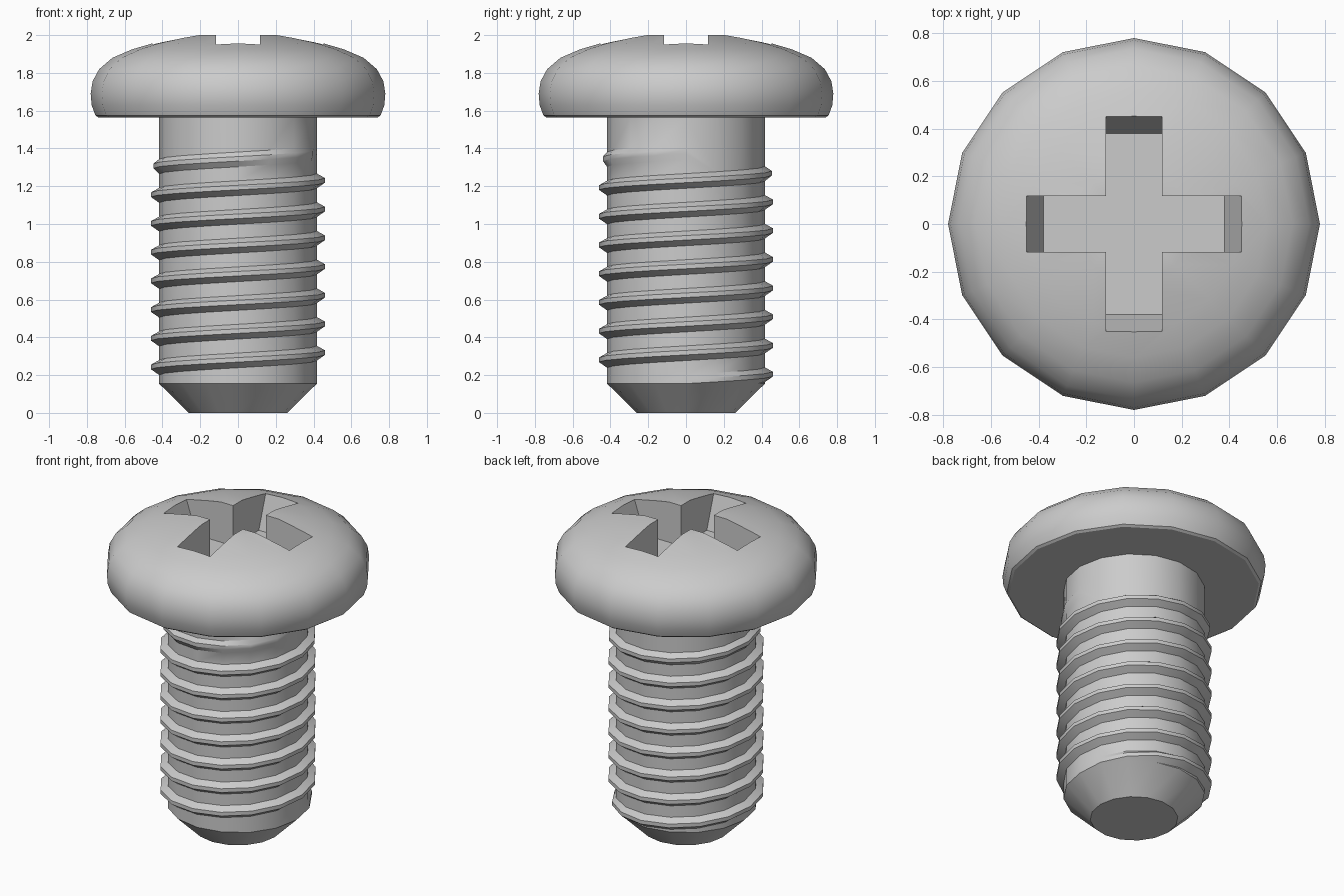
import bpy, bmesh
from math import sin, cos, pi, sqrt

if "Cube" in bpy.data.objects:
    bpy.data.objects.remove(bpy.data.objects["Cube"])

SIDES, TURNS = 16, 8
ROOT, PITCH, Z0 = 0.418, 0.152, 0.167
N = SIDES * TURNS
CHAMFER_Z = 0.155

bm = bmesh.new()


def vert(r, i, z):
    a = 2 * pi * i / SIDES
    return bm.verts.new((r * cos(a), r * sin(a), z))


def ring(r, z):
    return [vert(r, i, z) for i in range(SIDES)]


def bridge(a, b):
    for i in range(SIDES):
        j = (i + 1) % SIDES
        bm.faces.new((a[i], a[j], b[j], b[i]))


# Helical thread, fading in at the tip and out under the head
rows = []
for i in range(N + 1):
    z = Z0 + PITCH * i / SIDES
    crest = ROOT + 0.043 * min(1, i / 4, sqrt((N - i) / 16))
    section = ((ROOT, -0.042), (crest, -0.012), (crest, 0.012), (ROOT, 0.036))
    rows.append([vert(r, i, max(CHAMFER_Z, z + dz)) for r, dz in section])
for i in range(N):
    a, b = rows[i], rows[i + 1]
    for k in range(3):
        bm.faces.new((a[k], b[k], b[k + 1], a[k + 1]))
    # Root band between neighbouring turns
    if i < N - SIDES:
        c, d = rows[i + SIDES], rows[i + SIDES + 1]
        bm.faces.new((a[3], b[3], d[0], c[0]))

# Chamfered tip
tip, shoulder = ring(0.26, 0), ring(ROOT, CHAMFER_Z)
bm.faces.new(tip[::-1])
bridge(tip, shoulder)
for i in range(SIDES - 1):
    bm.faces.new((shoulder[i], shoulder[i + 1], rows[i + 1][0], rows[i][0]))
bm.faces.new([shoulder[-1], shoulder[0]] + rows[0] + [rows[SIDES][0], rows[SIDES - 1][0]])

# Plain neck above the thread
neck = ring(ROOT, 1.565)
last = rows[N - SIDES:]
for i in range(1, SIDES):
    bm.faces.new((last[i][3], last[i + 1][3], neck[(i + 1) % SIDES], neck[i]))
bm.faces.new([last[0][3], last[1][3], neck[1], neck[0]] + rows[N][::-1])

# Rounded pan head
prev = neck
for r, z in ((0.74, 1.565), (0.755, 1.575), (0.775, 1.63), (0.78, 1.69), (0.77, 1.755),
             (0.735, 1.82), (0.665, 1.88), (0.56, 1.925), (0.45, 1.957), (0.24, 2.0)):
    cur = ring(r, z)
    bridge(prev, cur)
    prev = cur
bm.faces.new(prev)

bmesh.ops.remove_doubles(bm, verts=bm.verts, dist=0.0005)
bmesh.ops.recalc_face_normals(bm, faces=bm.faces)
mesh = bpy.data.meshes.new("machine_screw")
bm.to_mesh(mesh)
bm.free()
screw = bpy.data.objects.new("machine_screw", mesh)
bpy.context.collection.objects.link(screw)

# Cross-shaped drive recess with tapered ends
bm = bmesh.new()
W = 0.117


def cross(length, z):
    pts = []
    for x, y in ((W, W), (W, length), (-W, length)):
        pts.append((x, y))
    pts = [(x, y) for x, y in pts]
    loop = []
    for k in range(4):
        c, s = round(cos(k * pi / 2)), round(sin(k * pi / 2))
        loop += [bm.verts.new((c * x - s * y, s * x + c * y, z)) for x, y in pts]
    return loop


low, high = cross(0.38, 1.74), cross(0.48, 2.04)
bm.faces.new(low[::-1])
bm.faces.new(high)
for i in range(12):
    j = (i + 1) % 12
    bm.faces.new((low[i], low[j], high[j], high[i]))
bmesh.ops.recalc_face_normals(bm, faces=bm.faces)
cut_mesh = bpy.data.meshes.new("recess_cutter")
bm.to_mesh(cut_mesh)
bm.free()
cutter = bpy.data.objects.new("recess_cutter", cut_mesh)
bpy.context.collection.objects.link(cutter)
cutter.hide_render = True

# Cut the recess, then smooth with sharp edges kept
mod = screw.modifiers.new("recess", "BOOLEAN")
mod.object, mod.operation, mod.solver = cutter, "DIFFERENCE", "EXACT"
bpy.context.view_layer.objects.active = screw
screw.select_set(True)
bpy.ops.object.modifier_apply(modifier=mod.name)
bpy.data.objects.remove(cutter)
bpy.ops.object.shade_smooth_by_angle(angle=0.52)
